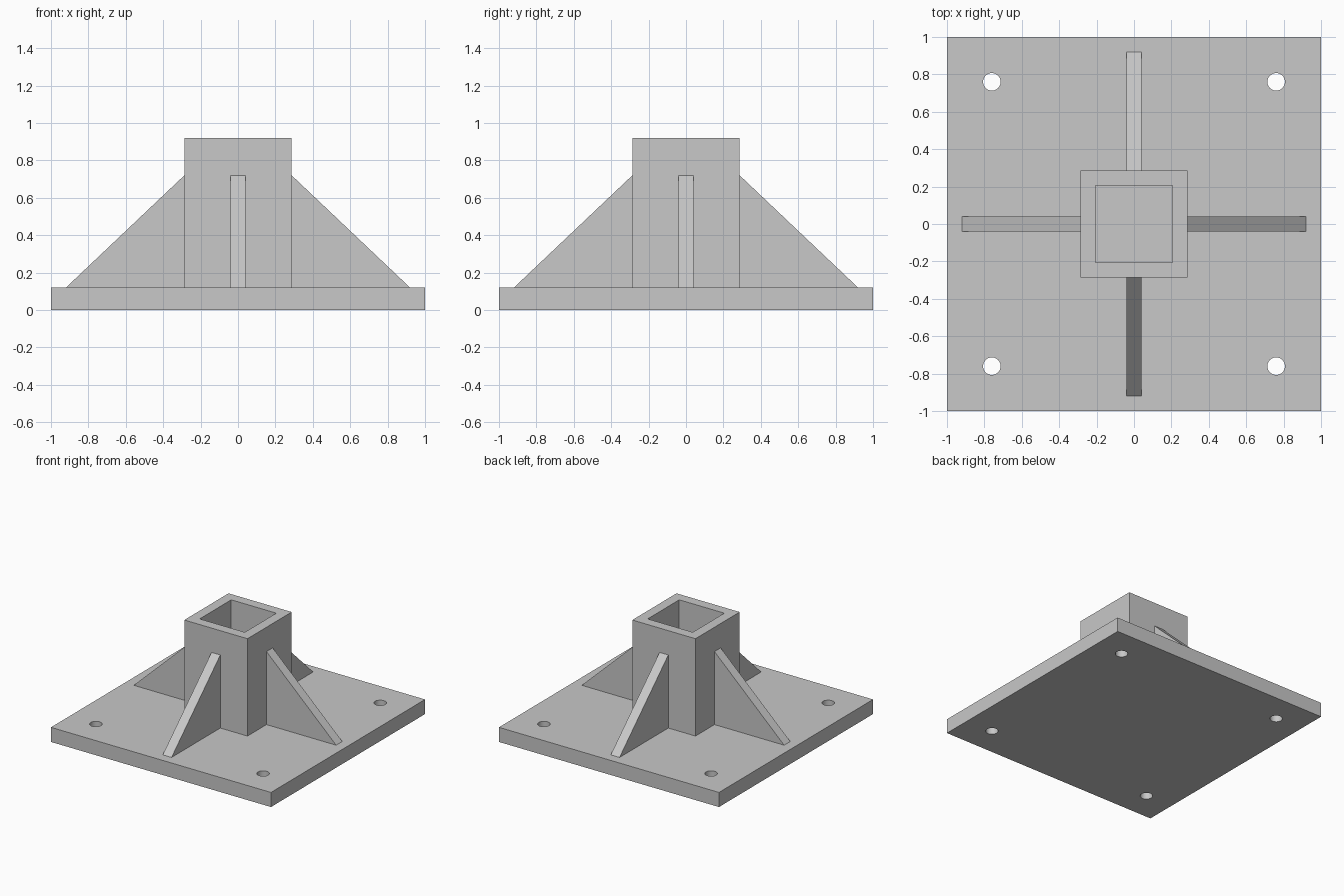
import bpy, bmesh, math
from mathutils import Matrix, Vector

if "Cube" in bpy.data.objects:
    bpy.data.objects.remove(bpy.data.objects["Cube"], do_unlink=True)

# Main dimensions
PLATE_TOP = 0.12
TUBE_TOP = 0.92
TUBE_HALF, BORE_HALF = 0.287, 0.205
RIB_HALF, RIB_TOP, RIB_REACH = 0.04, 0.72, 0.92
HOLE_POS, HOLE_RADIUS = 0.76, 0.047
EMBED = 0.02

steel = bpy.data.materials.new("grey steel")
steel.use_nodes = True
colour = (0.58, 0.58, 0.58, 1)
steel.diffuse_color = colour
steel.node_tree.nodes["Principled BSDF"].inputs["Base Color"].default_value = colour


def finish(name, bm):
    bmesh.ops.recalc_face_normals(bm, faces=bm.faces[:])
    mesh = bpy.data.meshes.new(name)
    bm.to_mesh(mesh)
    bm.free()
    mesh.materials.append(steel)
    obj = bpy.data.objects.new(name, mesh)
    bpy.context.collection.objects.link(obj)
    return obj


def box(name, half, bottom, top):
    bm = bmesh.new()
    place = Matrix.Translation((0, 0, (bottom + top) / 2))
    size = Matrix.Diagonal((2 * half, 2 * half, top - bottom, 1))
    bmesh.ops.create_cube(bm, size=1, matrix=place @ size)
    return finish(name, bm)


def cut(target, cutter):
    cutter.hide_render = True
    mod = target.modifiers.new("cut", 'BOOLEAN')
    mod.operation, mod.solver, mod.object = 'DIFFERENCE', 'EXACT', cutter
    bpy.ops.object.select_all(action='DESELECT')
    bpy.context.view_layer.objects.active = target
    target.select_set(True)
    bpy.ops.object.modifier_apply(modifier=mod.name)
    bpy.data.objects.remove(cutter, do_unlink=True)


# Base plate with four bolt holes
plate = box("base_plate", 1, 0, PLATE_TOP)
bm = bmesh.new()
for sx in (-1, 1):
    for sy in (-1, 1):
        bmesh.ops.create_cone(
            bm, cap_ends=True, segments=32, depth=1,
            radius1=HOLE_RADIUS, radius2=HOLE_RADIUS,
            matrix=Matrix.Translation((sx * HOLE_POS, sy * HOLE_POS, 0)))
cut(plate, finish("bolt_hole_cutter", bm))
bpy.ops.object.shade_smooth_by_angle(angle=math.radians(30))

# Square socket, open at the top
tube = box("square_socket", TUBE_HALF, PLATE_TOP - EMBED, TUBE_TOP)
cut(tube, box("socket_cutter", BORE_HALF, 0, 1))

# Triangular ribs, one on each side of the socket
inner = TUBE_HALF - EMBED
profile = [(inner, PLATE_TOP - EMBED), (RIB_REACH, PLATE_TOP - EMBED),
           (RIB_REACH, PLATE_TOP), (TUBE_HALF, RIB_TOP), (inner, RIB_TOP)]
for i, side in enumerate(("left", "back", "right", "front")):
    bm = bmesh.new()
    face = bm.faces.new([bm.verts.new((x, -RIB_HALF, z)) for x, z in profile])
    extruded = bmesh.ops.extrude_face_region(bm, geom=[face])["geom"]
    moved = [v for v in extruded if isinstance(v, bmesh.types.BMVert)]
    bmesh.ops.translate(bm, verts=moved, vec=Vector((0, 2 * RIB_HALF, 0)))
    bm.transform(Matrix.Rotation(i * math.pi / 2, 4, 'Z'))
    finish(side + "_rib", bm)
